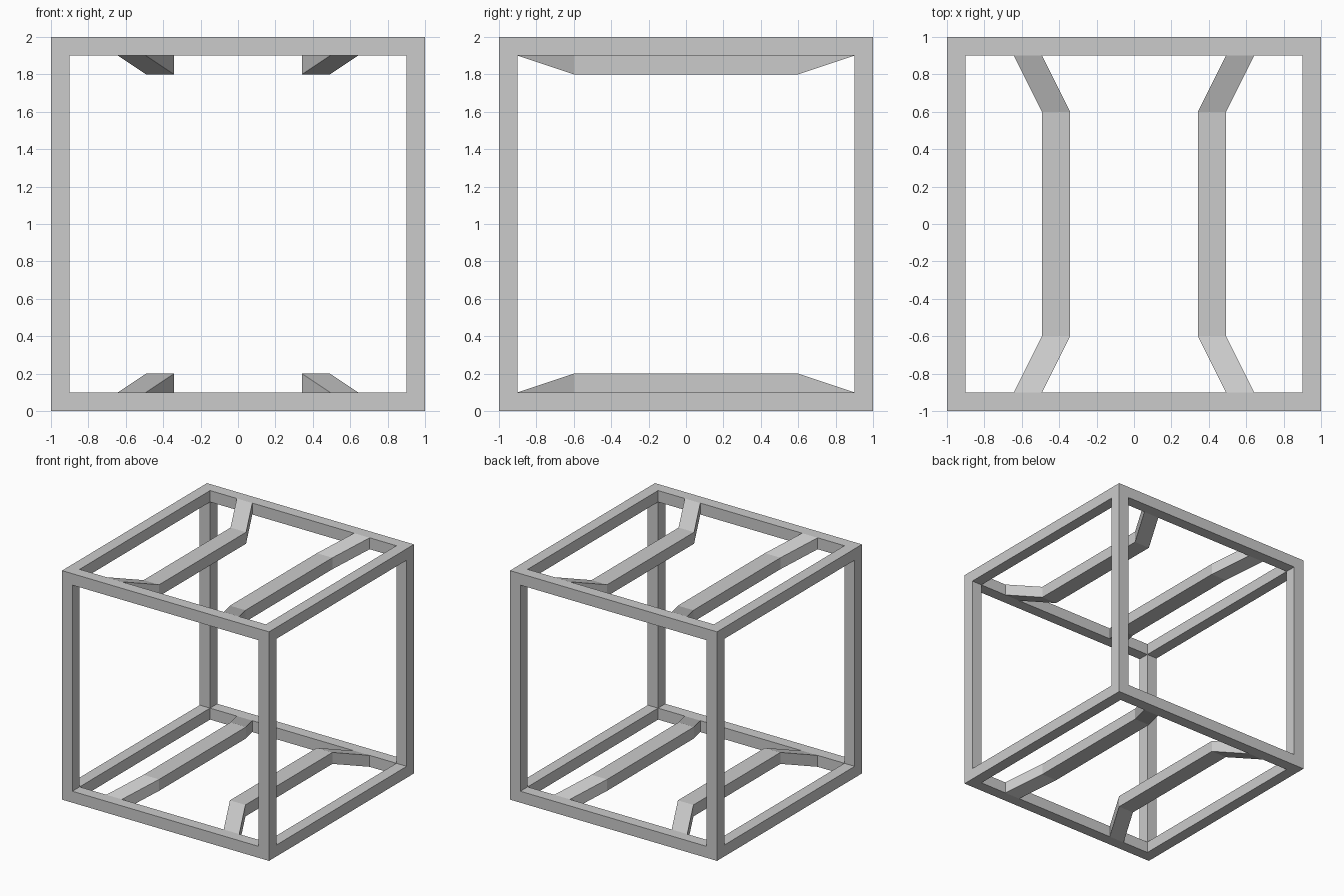
import bpy, bmesh
from itertools import product

if "Cube" in bpy.data.objects:
    bpy.data.objects.remove(bpy.data.objects["Cube"])


def make_object(name, bm):
    bmesh.ops.recalc_face_normals(bm, faces=bm.faces)
    mesh = bpy.data.meshes.new(name)
    bm.to_mesh(mesh)
    bm.free()
    obj = bpy.data.objects.new(name, mesh)
    bpy.context.collection.objects.link(obj)
    return obj


# Cube frame: a 3x3x3 cell grid, keeping only cells along the cube edges
def build_frame():
    cut = (-1, -0.9, 0.9, 1)

    def solid(c):
        return all(0 <= i <= 2 for i in c) and sum(i != 1 for i in c) >= 2

    bm = bmesh.new()
    for cell in filter(solid, product(range(3), repeat=3)):
        for axis, side in product(range(3), (0, 1)):
            nb = list(cell)
            nb[axis] += 2 * side - 1
            if solid(nb):
                continue
            u, v = (axis + 1) % 3, (axis + 2) % 3
            quad = []
            for du, dv in ((0, 0), (1, 0), (1, 1), (0, 1)):
                g = list(cell)
                g[axis] += side
                g[u] += du
                g[v] += dv
                quad.append(bm.verts.new((cut[g[0]], cut[g[1]], cut[g[2]] + 1)))
            bm.faces.new(quad)
    bmesh.ops.remove_doubles(bm, verts=bm.verts, dist=1e-4)
    return make_object("cube_frame", bm)


# Cross rail: upright section swept along y, bending out to the frame at both ends
def build_rail(name, sx, sz):
    path = ((-0.9, 0.492, 0), (-0.6, 0.342, 0.1), (0.6, 0.342, 0.1), (0.9, 0.492, 0))
    bm = bmesh.new()
    rings = []
    for y, x, z in path:
        section = ((x, z), (x + 0.15, z), (x + 0.15, z + 0.1), (x, z + 0.1))
        rings.append([bm.verts.new((sx * px, y, 1 + sz * (1 - pz))) for px, pz in section])
    for a, b in zip(rings, rings[1:]):
        for i in range(4):
            j = (i + 1) % 4
            bm.faces.new((a[i], a[j], b[j], b[i]))
    bm.faces.new(rings[0])
    bm.faces.new(rings[-1])
    return make_object(name, bm)


build_frame()
for (side, sx), (level, sz) in product((("left", -1), ("right", 1)),
                                       (("bottom", -1), ("top", 1))):
    build_rail(f"{level}_{side}_rail", sx, sz)
